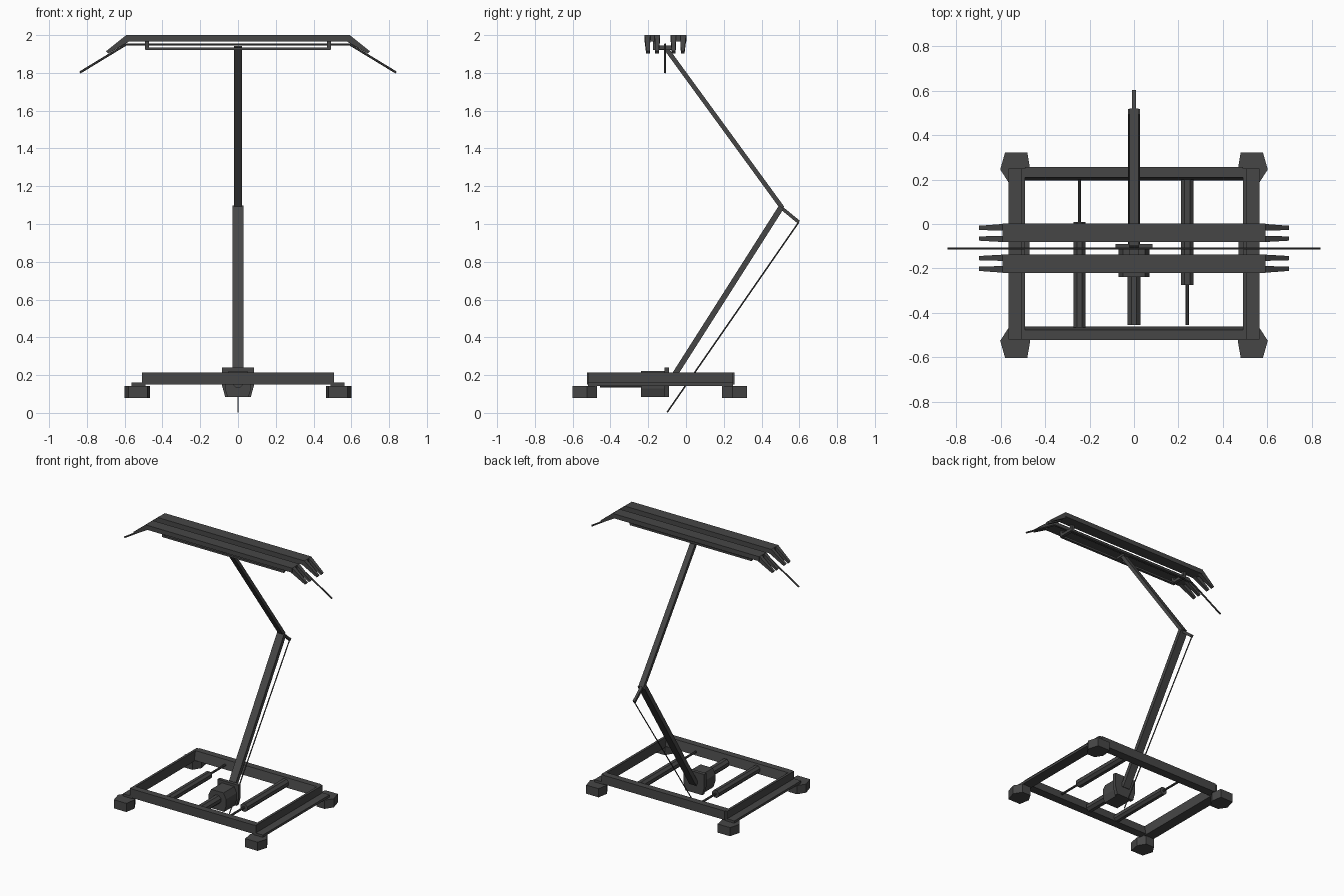
import bpy, bmesh, math
from mathutils import Vector

if "Cube" in bpy.data.objects:
    bpy.data.objects.remove(bpy.data.objects["Cube"])

mat = bpy.data.materials.new("dark grey metal")
mat.diffuse_color = (0.062, 0.062, 0.062, 1)
mat.use_nodes = True
mat.node_tree.nodes["Principled BSDF"].inputs["Base Color"].default_value = mat.diffuse_color


def finish(name, bm):
    bmesh.ops.recalc_face_normals(bm, faces=bm.faces)
    me = bpy.data.meshes.new(name)
    bm.to_mesh(me)
    bm.free()
    me.materials.append(mat)
    ob = bpy.data.objects.new(name, me)
    bpy.context.collection.objects.link(ob)
    return ob


def loft(name, ring_a, ring_b):
    """Solid between two matching outlines."""
    bm = bmesh.new()
    a = [bm.verts.new(p) for p in ring_a]
    b = [bm.verts.new(p) for p in ring_b]
    n = len(a)
    bm.faces.new(a)
    bm.faces.new(b[::-1])
    for i in range(n):
        j = (i + 1) % n
        bm.faces.new((a[j], a[i], b[i], b[j]))
    return finish(name, bm)


def prism(name, outline, axis, lo, hi):
    """Extrude a 2D outline along x, y or z."""
    def put(p, d):
        return {"x": (d, p[0], p[1]), "y": (p[0], d, p[1]), "z": (p[0], p[1], d)}[axis]
    return loft(name, [put(p, lo) for p in outline], [put(p, hi) for p in outline])


def box(name, x0, x1, y0, y1, z0, z1):
    return prism(name, [(x0, y0), (x1, y0), (x1, y1), (x0, y1)], "z", z0, z1)


def bar(name, a, b, half_w, half_t, sides=4):
    """Straight bar from a to b: rectangular, or round with more sides."""
    a, b = Vector(a), Vector(b)
    d = (b - a).normalized()
    u = Vector((1, 0, 0)) if abs(d.x) < 0.5 else Vector((0, 1, 0))
    v = d.cross(u).normalized()
    if sides == 4:
        offs = [u * (sx * half_w) + v * (sy * half_t)
                for sx, sy in ((-1, -1), (1, -1), (1, 1), (-1, 1))]
    else:
        angs = [(i + 0.5) * math.tau / sides for i in range(sides)]
        offs = [u * (math.cos(t) * half_w) + v * (math.sin(t) * half_t) for t in angs]
    return loft(name, [a + o for o in offs], [b + o for o in offs])


# Base frame: sloped cross beams, angle-section side beams
MID = -0.133
beam = [(0.257, 0.215), (0.21, 0.215), (0.195, 0.15), (0.257, 0.15)]
prism("back_beam", beam, "x", -0.49, 0.49)
prism("front_beam", [(2 * MID - y, z) for y, z in beam], "x", -0.49, 0.49)
angle = [(0.49, 0.143), (0.565, 0.143), (0.565, 0.16), (0.508, 0.16), (0.508, 0.215), (0.49, 0.215)]
foot = [(0.48, 0.322), (0.58, 0.322), (0.602, 0.245), (0.566, 0.19), (0.5, 0.19), (0.467, 0.245)]
for s, side in ((-1, "left"), (1, "right")):
    prism(side + "_side_beam", [(s * x, z) for x, z in angle], "y", -0.52, 0.25)
    # Hexagonal insulator feet
    prism(side + "_back_foot", [(s * x, y) for x, y in foot], "z", 0.08, 0.143)
    prism(side + "_front_foot", [(s * x, -0.28 - y) for x, y in foot], "z", 0.08, 0.143)

# Dampers between the cross beams
bar("left_damper_body", (-0.245, -0.465, 0.18), (-0.245, 0.01, 0.18), 0.029, 0.029, 8)
bar("left_damper_rod", (-0.245, 0.01, 0.18), (-0.245, 0.2, 0.18), 0.008, 0.008, 8)
bar("right_damper_body", (0.24, 0.2, 0.18), (0.24, -0.275, 0.18), 0.031, 0.031, 8)
bar("right_damper_rod", (0.24, -0.275, 0.18), (0.24, -0.455, 0.18), 0.008, 0.008, 8)

# Drive block with back plate and front cylinder
block = [(-0.055, 0.085), (0.055, 0.085), (0.07, 0.13), (0.07, 0.18),
         (0.05, 0.222), (-0.05, 0.222), (-0.07, 0.18), (-0.07, 0.13)]
prism("drive_block", block, "y", -0.238, -0.113)
plate = [(-0.068, 0.085), (0.068, 0.085), (0.084, 0.143), (0.084, 0.24), (-0.084, 0.24), (-0.084, 0.143)]
prism("drive_plate", plate, "y", -0.115, -0.09)
bar("drive_cylinder", (0, -0.455, 0.163), (0, -0.238, 0.163), 0.032, 0.032, 8)

# Folding arm
bar("lower_arm", (0, -0.09, 0.155), (0, 0.505, 1.09), 0.028, 0.015)
bar("upper_arm", (0, 0.51, 1.085), (0, -0.11, 1.935), 0.02, 0.012)
bar("elbow_link", (0, 0.5, 1.09), (0, 0.597, 1.01), 0.009, 0.009)
bar("guide_rod", (0, 0.597, 1.01), (0, -0.1, 0.003), 0.004, 0.004, 6)

# Collector head: support frame below the strips
for y, n in ((-0.062, "back"), (-0.165, "front")):
    box(n + "_head_rail", -0.49, 0.49, y - 0.009, y + 0.009, 1.92, 1.934)
for s, side in ((-1, "left"), (1, "right")):
    x0, x1 = sorted((s * 0.47, s * 0.492))
    box(side + "_head_crosspiece", x0, x1, -0.174, -0.053, 1.925, 1.946)
    for y, n in ((-0.062, "back"), (-0.165, "front")):
        box(side + "_" + n + "_strip_post", x0, x1, y - 0.009, y + 0.009, 1.94, 1.968)
box("head_pivot", -0.022, 0.022, -0.165, -0.062, 1.92, 1.936)

# Contact strips with paired tapering horns
for k, n in ((1, "back"), (-1, "front")):
    def my(y):  # mirror about the head centre line
        return y if k == 1 else -0.219 - y
    ya, yb = sorted((my(0.002), my(-0.081)))
    box(n + "_contact_strip", -0.592, 0.592, ya, yb, 1.967, 2.0)
    for s, side in ((-1, "left"), (1, "right")):
        for lab, y0, y1, e0, e1 in (("outer", 0.0, -0.03, -0.008, -0.027),
                                    ("inner", -0.053, -0.081, -0.056, -0.075)):
            root = [(s * 0.592, my(y0), 2.0), (s * 0.592, my(y1), 2.0),
                    (s * 0.575, my(y1), 1.967), (s * 0.575, my(y0), 1.967)]
            tip = [(s * 0.698, my(e0), 1.915), (s * 0.698, my(e1), 1.915),
                   (s * 0.688, my(e1), 1.902), (s * 0.688, my(e0), 1.902)]
            loft(f"{side}_{n}_{lab}_horn", root, tip)

# Bent guard rod running between the strips
bar("guard_rod_middle", (-0.595, -0.11, 1.95), (0.595, -0.11, 1.95), 0.006, 0.006, 6)
for s, side in ((-1, "left"), (1, "right")):
    bar(side + "_guard_rod_end", (s * 0.592, -0.11, 1.951), (s * 0.837, -0.11, 1.802), 0.006, 0.006, 6)
